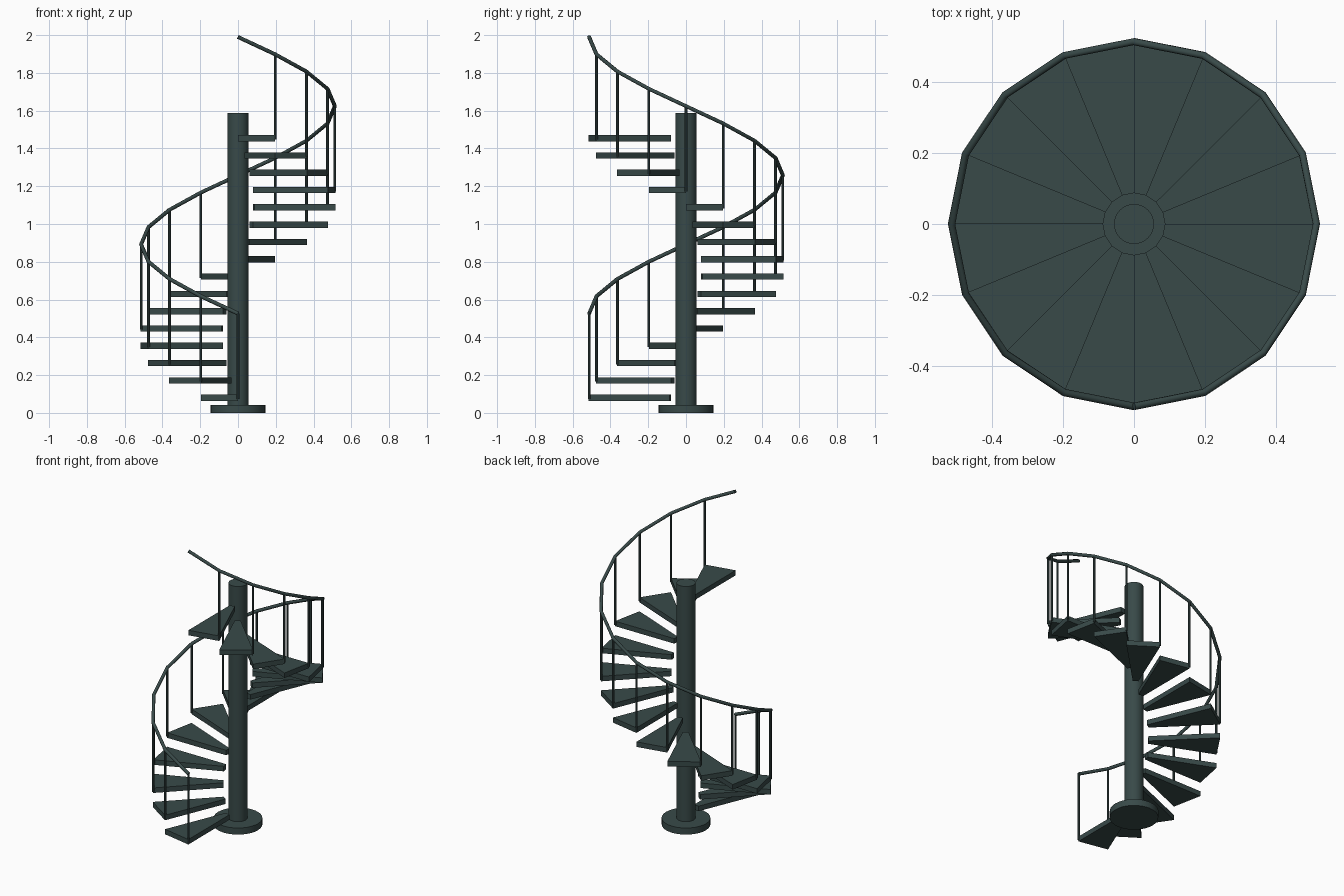
import bpy, bmesh, math
from mathutils import Vector

if "Cube" in bpy.data.objects:
    bpy.data.objects.remove(bpy.data.objects["Cube"])

N = 16                 # steps in one full turn
RISE = 0.0916          # height gained per step
R_IN, R_OUT = 0.087, 0.515
THICK = 0.033

iron = bpy.data.materials.new("dark slate iron")
iron.diffuse_color = (0.040, 0.068, 0.066, 1)
iron.use_nodes = True
iron.node_tree.nodes["Principled BSDF"].inputs["Base Color"].default_value = iron.diffuse_color


def at(r, i, z):
    """Point on the clockwise climbing spiral, starting at the front."""
    a = -math.pi / 2 - i * 2 * math.pi / N
    return Vector((r * math.cos(a), r * math.sin(a), z))


def cylinder(name, r, z0, z1, loc=(0, 0), sides=32):
    bpy.ops.mesh.primitive_cylinder_add(vertices=sides, radius=r, depth=z1 - z0,
                                        location=(loc[0], loc[1], (z0 + z1) / 2))
    ob = bpy.context.object
    ob.name = name
    ob.data.materials.append(iron)
    bpy.ops.object.shade_smooth_by_angle(angle=math.radians(30))
    return ob


# Central column and foot plate
cylinder("base_plate", 0.145, 0.0, 0.043)
cylinder("center_column", 0.056, 0.043, 1.587)

# Wedge treads, each with a baluster at its leading outer corner
for i in range(N):
    z = 0.064 + i * RISE
    bm = bmesh.new()
    corners = [at(R_IN, i, z), at(R_OUT, i, z), at(R_OUT, i + 1, z), at(R_IN, i + 1, z)]
    face = bm.faces.new([bm.verts.new(c) for c in corners])
    top = bmesh.ops.extrude_face_region(bm, geom=[face])
    bmesh.ops.translate(bm, vec=(0, 0, THICK),
                        verts=[g for g in top["geom"] if isinstance(g, bmesh.types.BMVert)])
    bmesh.ops.recalc_face_normals(bm, faces=bm.faces)
    me = bpy.data.meshes.new(f"tread_{i + 1}")
    bm.to_mesh(me)
    bm.free()
    me.materials.append(iron)
    bpy.context.collection.objects.link(bpy.data.objects.new(me.name, me))

    p = at(0.513, i, 0)
    cylinder(f"baluster_{i + 1}", 0.007, z + 0.01, 0.526 + i * 0.0915, (p.x, p.y), 8)

# Faceted handrail running one full turn
cu = bpy.data.curves.new("handrail", 'CURVE')
cu.dimensions = '3D'
cu.bevel_depth = 0.0105
cu.bevel_resolution = 2
cu.use_fill_caps = True
sp = cu.splines.new('POLY')
sp.points.add(N)
for i, pt in enumerate(sp.points):
    pt.co = (*at(0.513, i, 0.526 + i * 0.0915), 1)
cu.materials.append(iron)
rail = bpy.data.objects.new("handrail", cu)
bpy.context.collection.objects.link(rail)
bpy.ops.object.select_all(action='DESELECT')
rail.select_set(True)
bpy.context.view_layer.objects.active = rail
bpy.ops.object.convert(target='MESH')
